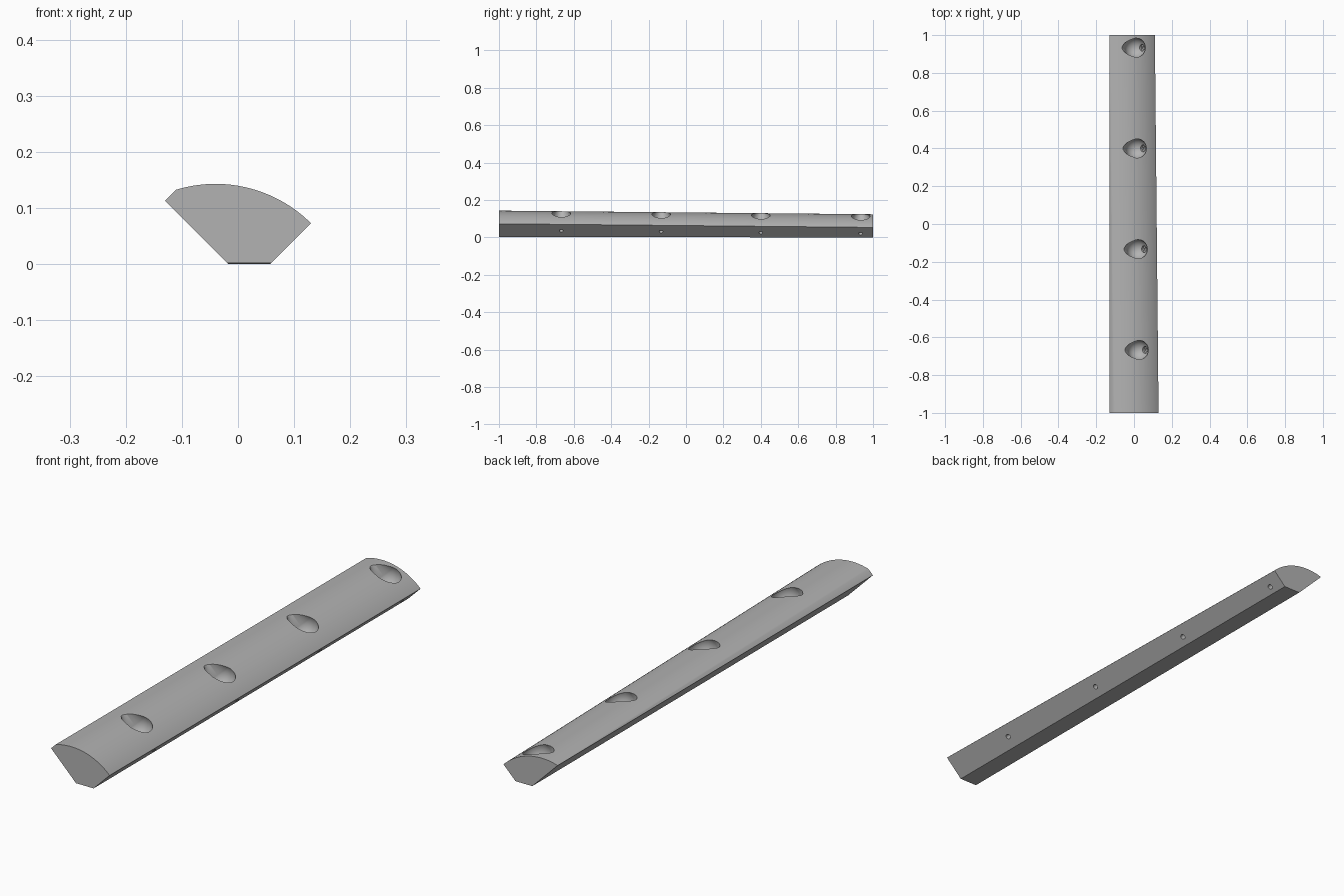
import bpy, bmesh, math
from mathutils import Vector, Matrix

if "Cube" in bpy.data.objects:
    bpy.data.objects.remove(bpy.data.objects["Cube"], do_unlink=True)

# One plain grey material
grey = bpy.data.materials.new("plain_grey")
grey.use_nodes = True
color = (0.45, 0.45, 0.45, 1)
grey.diffuse_color = color
grey.node_tree.nodes["Principled BSDF"].inputs["Base Color"].default_value = color

SHIFT = 0.0195          # the crown slides down its 45 degree flank along the bar


def make_object(name, bm):
    bmesh.ops.recalc_face_normals(bm, faces=bm.faces)
    mesh = bpy.data.meshes.new(name)
    bm.to_mesh(mesh)
    bm.free()
    mesh.materials.append(grey)
    obj = bpy.data.objects.new(name, mesh)
    bpy.context.collection.objects.link(obj)
    return obj


def skin(bm, rings):
    """Bridge closed rings of points and cap both ends."""
    loops = [[bm.verts.new(p) for p in ring] for ring in rings]
    n = len(loops[0])
    for a, b in zip(loops, loops[1:]):
        for i in range(n):
            j = (i + 1) % n
            bm.faces.new((a[i], a[j], b[j], b[i]))
    bm.faces.new(loops[0])
    bm.faces.new(loops[-1])


def section(y, shift, base):
    """Cross-section: flat foot, two flanks, arched crown, small chamfer."""
    cx, cz, r = -0.04, -0.098, 0.241
    a0, a1 = math.acos(0.17 / r), math.acos(-0.07 / r)
    pts = [(-0.0174 - base, base), (0.057 + base, base)]
    steps = 40
    for i in range(steps + 1):
        a = a0 + (a1 - a0) * i / steps
        pts.append((cx + r * math.cos(a) - shift, cz + r * math.sin(a) - shift))
    pts.append((-0.13, 0.1126))
    return [Vector((x, y, z)) for x, z in pts]


# Tapered bar
bm = bmesh.new()
skin(bm, [section(-1, 0, 0.002), section(1, SHIFT, 0)])
bar = make_object("tapered_bar", bm)

# Screw pockets: driver access, rounded bowl, screw seat and through hole
R = 0.055
profile = [(-0.15, 0.026), (-0.066, 0.026)]
for deg in range(-20, 71, 6):
    a = math.radians(deg)
    profile.append((R * math.sin(a), R * math.cos(a)))
profile += [(0.0525, 0.018), (0.065, 0.018), (0.066, 0.010), (0.2, 0.010)]

bm = bmesh.new()
turn = Matrix.Rotation(math.radians(135), 4, "Y")   # z axis to right and down
for k in range(4):
    y = -2 / 3 + k * 8 / 15
    s = SHIFT * (y + 1) / 2
    place = Matrix.Translation((0.024 - s, y, 0.111 - s)) @ turn
    rings = []
    for t, r in profile:
        angles = [math.tau * i / 40 for i in range(40)]
        rings.append([place @ Vector((r * math.cos(a), r * math.sin(a), t))
                      for a in angles])
    skin(bm, rings)
cutter = make_object("pocket_cutter", bm)
cutter.hide_render = True

# Cut the pockets and finish
cut = bar.modifiers.new("pockets", "BOOLEAN")
cut.operation = "DIFFERENCE"
cut.solver = "EXACT"
cut.object = cutter
bpy.ops.object.select_all(action="DESELECT")
bar.select_set(True)
bpy.context.view_layer.objects.active = bar
bpy.ops.object.modifier_apply(modifier=cut.name)
bpy.data.objects.remove(cutter, do_unlink=True)
bpy.ops.object.shade_smooth_by_angle(angle=math.radians(30))
